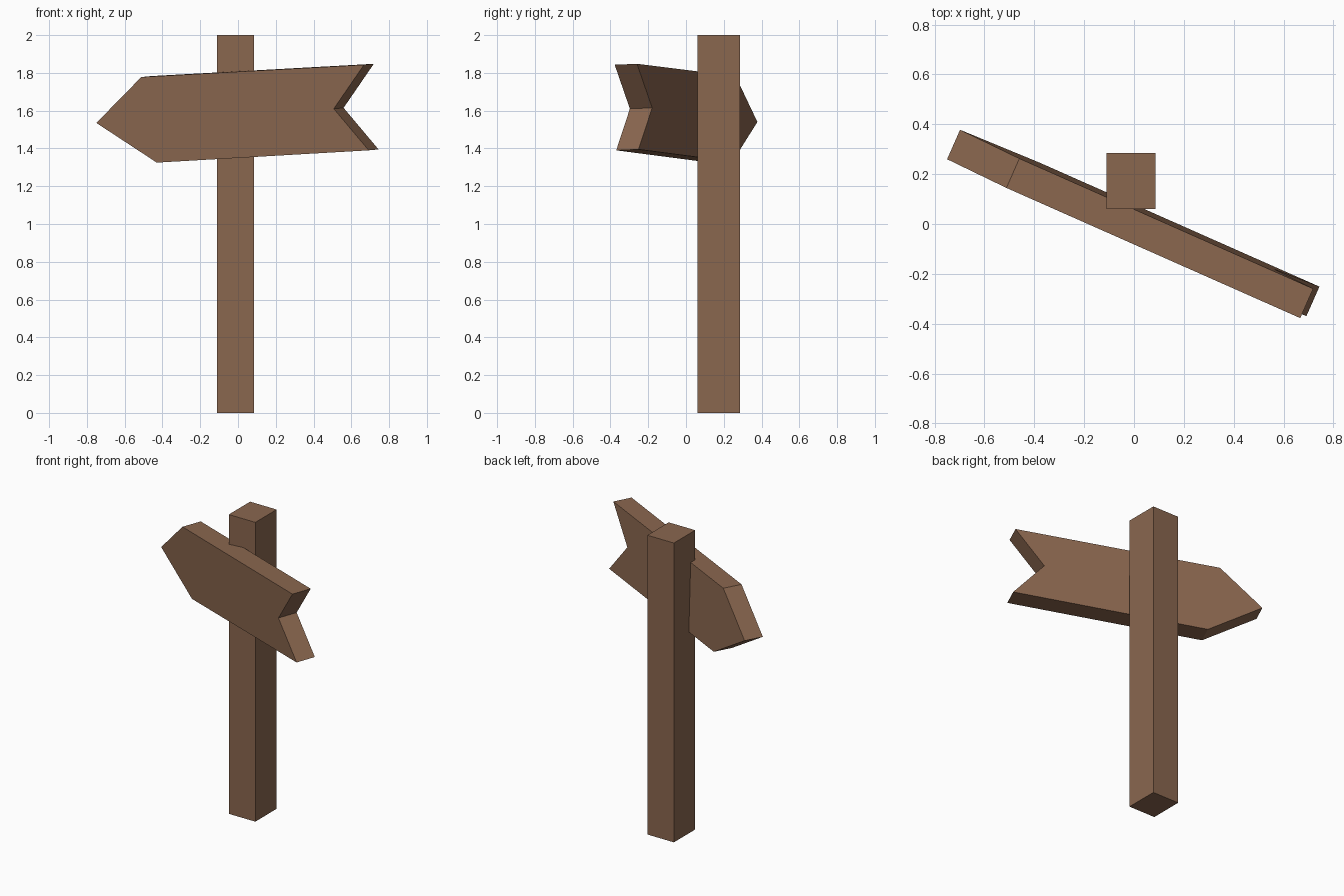
import bpy
import bmesh
from mathutils import Vector

if "Cube" in bpy.data.objects:
    bpy.data.objects.remove(bpy.data.objects["Cube"])

wood = bpy.data.materials.new("brown wood")
wood.diffuse_color = (0.255, 0.135, 0.078, 1)
wood.use_nodes = True
wood.node_tree.nodes["Principled BSDF"].inputs["Base Color"].default_value = wood.diffuse_color


def extrude_outline(name, outline, offset):
    """Make a flat face from the outline and extrude it into a solid."""
    bm = bmesh.new()
    face = bm.faces.new([bm.verts.new(p) for p in outline])
    ext = bmesh.ops.extrude_face_region(bm, geom=[face], use_keep_orig=True)
    moved = [v for v in ext["geom"] if isinstance(v, bmesh.types.BMVert)]
    bmesh.ops.translate(bm, verts=moved, vec=offset)
    bmesh.ops.recalc_face_normals(bm, faces=bm.faces[:])
    mesh = bpy.data.meshes.new(name)
    bm.to_mesh(mesh)
    bm.free()
    mesh.materials.append(wood)
    obj = bpy.data.objects.new(name, mesh)
    bpy.context.collection.objects.link(obj)
    return obj


# Square post standing on the ground
x0, x1, y0, y1 = -0.11, 0.086, 0.06, 0.285
extrude_outline("post", [(x0, y0, 0), (x1, y0, 0), (x1, y1, 0), (x0, y1, 0)],
                Vector((0, 0, 2)))

# Arrow board: front outline in x and z, laid on a turned, slightly leaning plane
thickness = Vector((0.052, 0.118, 0.005))
tip = Vector((-0.75, 0.26, 1.535))
arrow = [(-0.75, 1.535), (-0.43, 1.325), (0.692, 1.39),
         (0.507, 1.61), (0.667, 1.843), (-0.512, 1.778)]


def on_board(x, z):
    y = tip.y - (thickness.x * (x - tip.x) + thickness.z * (z - tip.z)) / thickness.y
    return (x, y, z)


extrude_outline("arrow_board", [on_board(x, z) for x, z in arrow], thickness)
